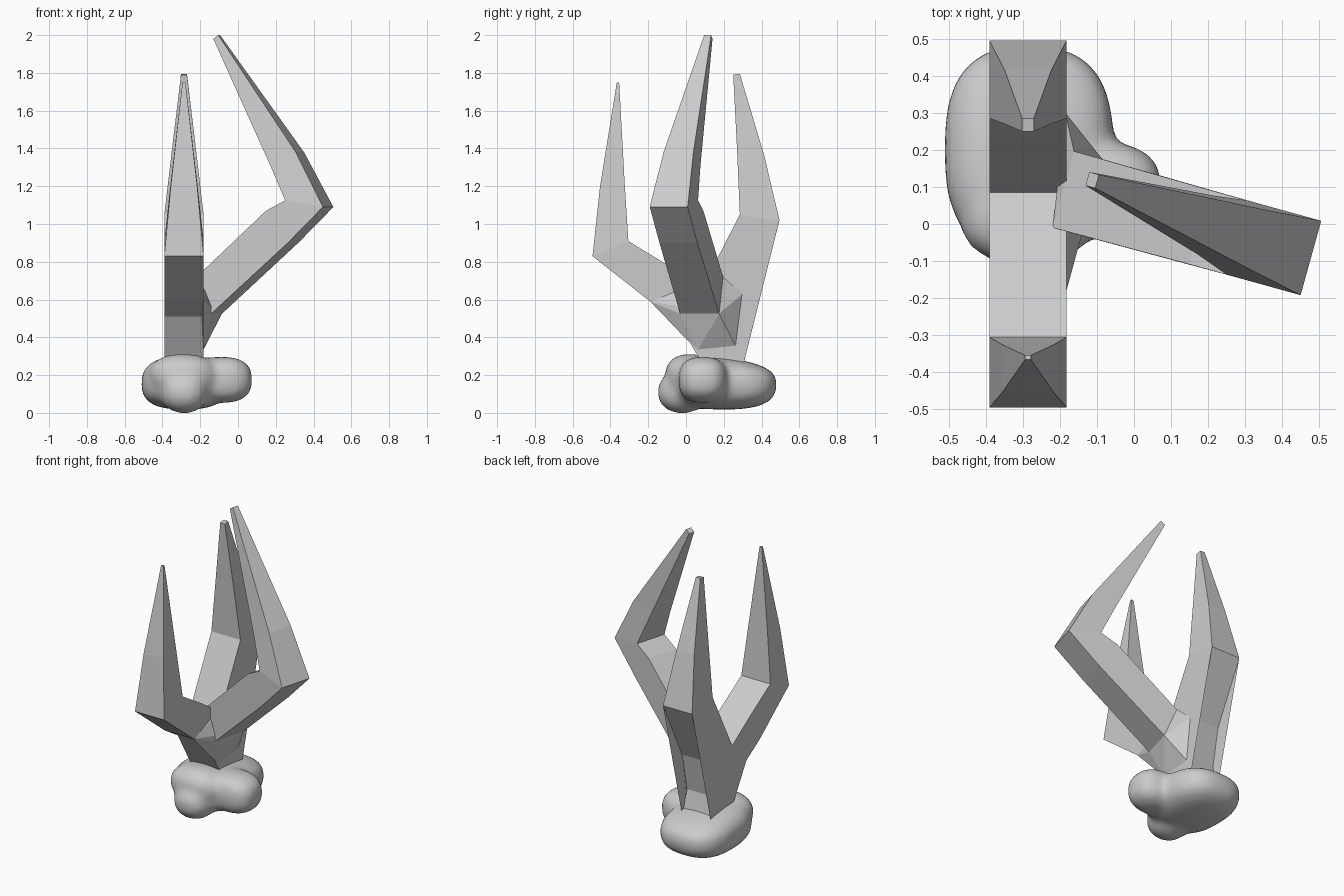
import bpy, bmesh, math
from mathutils import Vector

if "Cube" in bpy.data.objects:
    bpy.data.objects.remove(bpy.data.objects["Cube"])

X0, X1 = -0.39, -0.182
XC = (X0 + X1) / 2


def finish(name, bm):
    bmesh.ops.recalc_face_normals(bm, faces=bm.faces)
    me = bpy.data.meshes.new(name)
    bm.to_mesh(me)
    bm.free()
    ob = bpy.data.objects.new(name, me)
    bpy.context.collection.objects.link(ob)
    return ob


def arm(name, origin, angle, rings):
    """Four-sided loft; ring = outer (s, z), inner (s, z), half width, side offset."""
    d = Vector((math.cos(angle), math.sin(angle), 0))
    side = Vector((-d.y, d.x, 0))
    bm = bmesh.new()
    loops = []
    for (so, zo), (si, zi), hw, t in rings:
        loops.append([bm.verts.new(Vector((*origin, z)) + d * s + side * (t + k))
                      for s, z, k in ((so, zo, -hw), (so, zo, hw), (si, zi, hw), (si, zi, -hw))])
    for a, b in zip(loops, loops[1:]):
        for i in range(4):
            j = (i + 1) % 4
            bm.faces.new((a[i], a[j], b[j], b[i]))
    bm.faces.new(loops[0])
    bm.faces.new(loops[-1])
    return finish(name, bm)


# trunk with the roots of the front and back prongs, extruded across x
profile = [(0.11, 0.22), (0.295, 0.22), (0.255, 0.39), (0.30, 0.63), (0.495, 1.02),
           (0.285, 1.05), (0.085, 0.66), (-0.11, 0.79), (-0.305, 0.91), (-0.495, 0.83),
           (-0.19, 0.59), (-0.06, 0.51)]
bm = bmesh.new()
left = [bm.verts.new((X0, y, z)) for y, z in profile]
right = [bm.verts.new((X1, y, z)) for y, z in profile]
n = len(profile)
for i in range(n):
    j = (i + 1) % n
    bm.faces.new((left[i], left[j], right[j], right[i]))
caps = [bm.faces.new(left), bm.faces.new(right)]
bmesh.ops.triangulate(bm, faces=caps)
finish("trunk", bm)

# upper prongs, front and back
arm("front_prong", (XC, 0), -math.pi / 2, [
    ((0.495, 0.83), (0.305, 0.91), 0.104, 0),
    ((0.455, 1.20), (0.325, 1.22), 0.070, 0),
    ((0.366, 1.75), (0.354, 1.75), 0.008, 0)])
arm("back_prong", (XC, 0), math.pi / 2, [
    ((0.495, 1.02), (0.285, 1.05), 0.104, 0),
    ((0.415, 1.36), (0.27, 1.40), 0.063, 0),
    ((0.285, 1.795), (0.25, 1.79), 0.016, 0)])

# long side prong
ang = math.atan2(-0.267, 0.964)
root = ((0.18, 0.525), (0.10, 0.72), 0.107, 0)
arm("side_prong", (-0.287, 0.12), ang, [
    root,
    ((0.60, 0.90), (0.48, 1.07), 0.104, 0),
    ((0.793, 1.09), (0.586, 1.125), 0.104, 0),
    ((0.635, 1.38), (0.495, 1.31), 0.082, 0.01),
    ((0.182, 2.0), (0.155, 1.98), 0.019, 0.045)])

# flared gusset joining the side prong to the trunk
d = Vector((math.cos(ang), math.sin(ang), 0))
side = Vector((-d.y, d.x, 0))
bm = bmesh.new()
for s, z in root[:2]:
    for k in (-root[2], root[2]):
        bm.verts.new(Vector((-0.287, 0.12, z)) + d * s + side * k)
for y, z in ((0.06, 0.33), (0.265, 0.35), (-0.06, 0.51), (-0.19, 0.59), (0.30, 0.63), (0.085, 0.66)):
    bm.verts.new((X1 - 0.003, y, z))
bmesh.ops.convex_hull(bm, input=bm.verts)
finish("gusset", bm)

# lumpy base: rounded boxes fused and smoothed
lumps = [((-0.283, 0.20, 0.155), (0.228, 0.28, 0.137), 2.7, -0.12),
         ((-0.09, 0.09, 0.175), (0.165, 0.13, 0.122), 2.6, 0),
         ((-0.285, -0.02, 0.11), (0.125, 0.13, 0.112), 2.2, 0),
         ((-0.29, 0.02, 0.20), (0.18, 0.13, 0.112), 2.3, 0)]
bm = bmesh.new()
for c, r, p, slope in lumps:
    made = bmesh.ops.create_icosphere(bm, subdivisions=4, radius=1)["verts"]
    for v in made:
        q = v.co / sum(abs(a) ** p for a in v.co) ** (1 / p)
        v.co = Vector(c) + Vector((q.x * r[0], q.y * r[1], q.z * r[2] + slope * q.y * r[1] * max(q.z, 0)))
base = finish("base", bm)
rm = base.modifiers.new("fuse", 'REMESH')
rm.mode = 'VOXEL'
rm.voxel_size = 0.02
rm.use_smooth_shade = True
sm = base.modifiers.new("soften", 'SMOOTH')
sm.factor = 0.5
sm.iterations = 8
